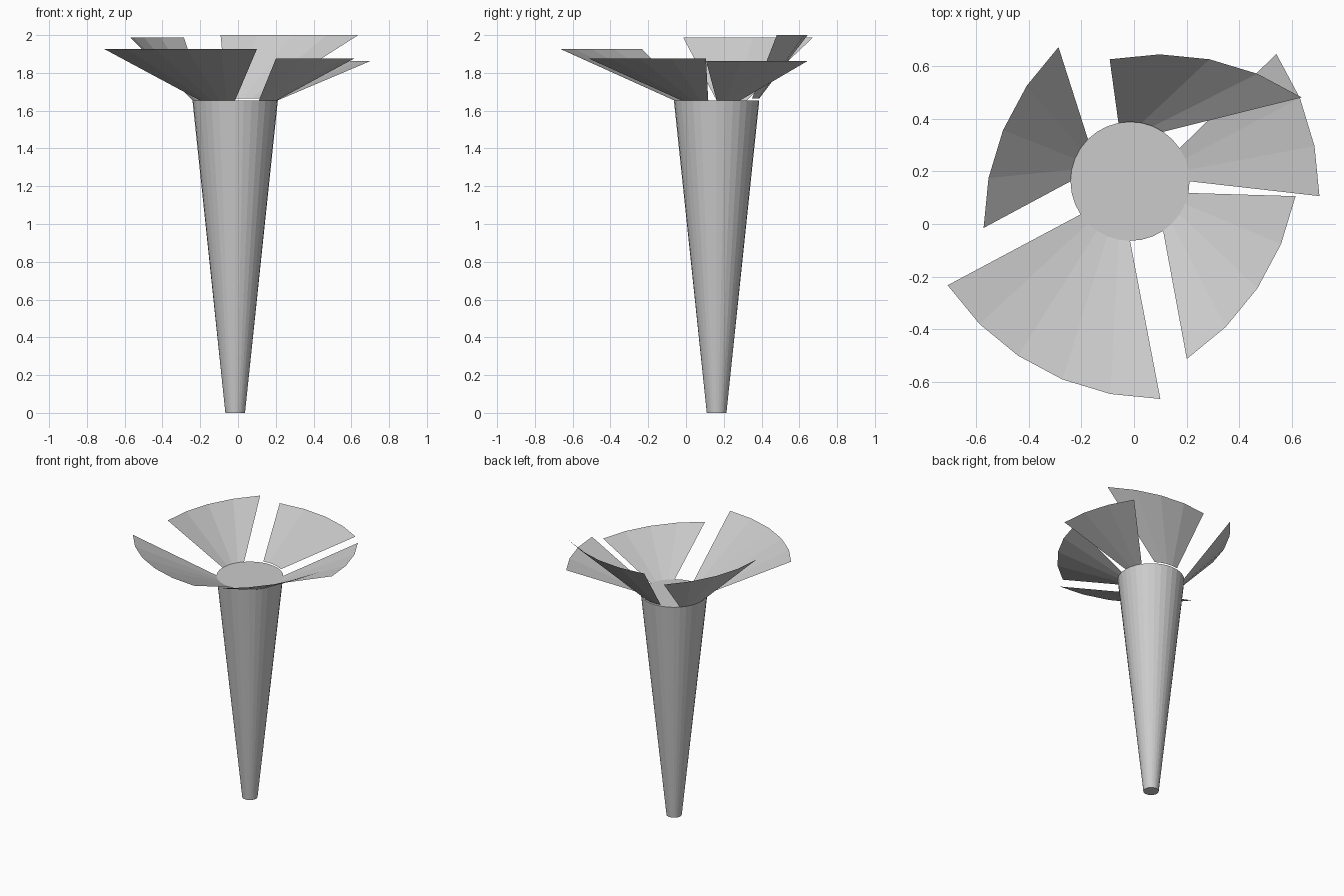
import bpy, bmesh
from math import radians, cos, sin

if "Cube" in bpy.data.objects:
    bpy.data.objects.remove(bpy.data.objects["Cube"])

SIDES = 32
STEP = 360 / SIDES
CX, CY = -0.015, 0.162           # stem axis
R_FOOT, R_RIM, R_PETAL = 0.052, 0.226, 0.971
Z_RIM = 1.655


def add_object(name, bm):
    mesh = bpy.data.meshes.new(name)
    bm.to_mesh(mesh)
    bm.free()
    obj = bpy.data.objects.new(name, mesh)
    bpy.context.collection.objects.link(obj)
    return obj


def arc(bm, cx, cy, z, radius, start, count):
    return [bm.verts.new((cx + radius * cos(radians(start + i * STEP)),
                          cy + radius * sin(radians(start + i * STEP)), z))
            for i in range(count)]


# Tapered stem with closed ends
bm = bmesh.new()
foot = arc(bm, CX, CY, 0, R_FOOT, 0, SIDES)
rim = arc(bm, CX, CY, Z_RIM, R_RIM, 0, SIDES)
for i in range(SIDES):
    j = (i + 1) % SIDES
    bm.faces.new((foot[i], foot[j], rim[j], rim[i]))
bm.faces.new(foot[::-1])
bm.faces.new(rim)
add_object("stem", bm)


# Petal: thin sheet from the rim to a shifted outer arc
def petal(name, start, segments, ox, oy, z_inner, z_outer):
    bm = bmesh.new()
    inner = arc(bm, CX, CY, z_inner, R_RIM, start, segments + 1)
    outer = arc(bm, ox, oy, z_outer, R_PETAL, start, segments + 1)
    for i in range(segments):
        bm.faces.new((inner[i], outer[i], outer[i + 1], inner[i + 1]))
    add_object(name, bm)


petal("petal_front_left", 213.75, 5, 0.10, 0.307, Z_RIM, 1.926)
petal("petal_front_right", -56.25, 4, -0.339, 0.295, Z_RIM, 1.875)
petal("petal_right", 0, 3, -0.267, 0.106, Z_RIM, 1.864)
petal("petal_back", 56.25, 4, 0.097, -0.327, Z_RIM + 0.01, 2.0)
petal("petal_back_left", 135, 4, 0.40, -0.015, Z_RIM, 1.987)
